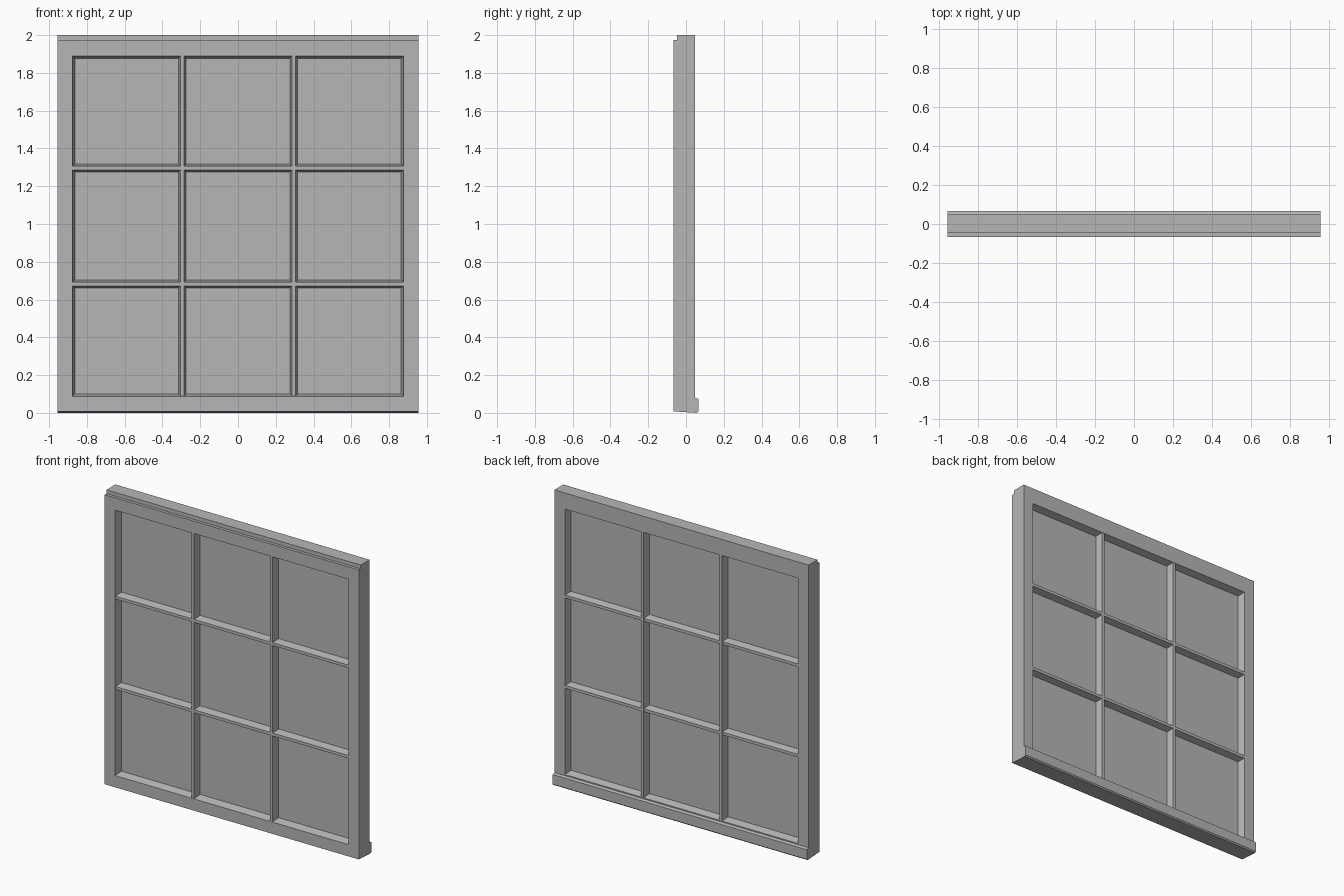
import bpy
import bmesh

cube = bpy.data.objects.get("Cube")
if cube:
    bpy.data.objects.remove(cube, do_unlink=True)

paint = bpy.data.materials.new("painted_grey")
paint.use_nodes = True
GREY = (0.47, 0.47, 0.47, 1)
paint.diffuse_color = GREY
paint.node_tree.nodes["Principled BSDF"].inputs["Base Color"].default_value = GREY

# Main dimensions
HALF_W = 0.955            # half width of the sash
FRONT, BACK = -0.067, 0.048
OPEN_X = 0.877            # opening edge at the stiles
OPEN_LOW, OPEN_HIGH = 0.088, 1.89
BASE, SHOULDER, TOP = 0.008, 1.974, 2.0
GLASS_FRONT, GLASS_BACK = -0.015, 0.0
SLOPE = 0.013             # run of the sloped moulding down to the glass


def prism(name, profile, start, end, axis):
    """Extrude a (u, y) profile along x (u is z) or along z (u is x)."""
    bm = bmesh.new()

    def ring(t):
        return [bm.verts.new((t, y, u) if axis == "x" else (u, y, t)) for u, y in profile]

    a, b = ring(start), ring(end)
    bm.faces.new(a)
    bm.faces.new(b)
    for i in range(len(a)):
        j = (i + 1) % len(a)
        bm.faces.new((a[i], a[j], b[j], b[i]))
    bmesh.ops.recalc_face_normals(bm, faces=bm.faces)
    mesh = bpy.data.meshes.new(name)
    bm.to_mesh(mesh)
    bm.free()
    mesh.materials.append(paint)
    obj = bpy.data.objects.new(name, mesh)
    bpy.context.collection.objects.link(obj)
    return obj


def edge_profile(outer, inner):
    """Frame member: square outside, sloped moulding on the opening side."""
    tip = inner + (SLOPE if inner > outer else -SLOPE)
    return [(outer, FRONT), (inner, FRONT), (tip, GLASS_FRONT),
            (tip, GLASS_BACK), (inner, BACK), (outer, BACK)]


def bar_profile(centre, inset):
    """Glazing bar: narrow flat faces with a sloped moulding on both sides."""
    flat, wide = 0.01, 0.021
    front, back = FRONT + inset, BACK - inset
    return [(centre - flat, front), (centre + flat, front),
            (centre + wide, GLASS_FRONT), (centre + wide, GLASS_BACK),
            (centre + flat, back), (centre - flat, back),
            (centre - wide, GLASS_BACK), (centre - wide, GLASS_FRONT)]


# Stiles and rails
for side, sign in (("left", 1), ("right", -1)):
    prism(side + "_stile", edge_profile(sign * HALF_W, sign * OPEN_X), BASE, SHOULDER, "z")
prism("top_rail", edge_profile(SHOULDER, OPEN_HIGH), -OPEN_X, OPEN_X, "x")
prism("bottom_rail", edge_profile(BASE, OPEN_LOW), -OPEN_X, OPEN_X, "x")

# Narrower tongue along the top
prism("top_tongue", [(SHOULDER, FRONT + 0.02), (TOP, FRONT + 0.02), (TOP, BACK), (SHOULDER, BACK)],
      -HALF_W, HALF_W, "x")

# Sloped underside with a raised lip along the back
prism("bottom_lip", [(BASE, FRONT), (0, 0.058), (BASE, 0.067), (0.074, 0.067),
                     (0.08, BACK), (BASE, BACK)], -HALF_W, HALF_W, "x")

# Glazing bars
for i, x in enumerate((-0.295, 0.295)):
    prism(f"vertical_bar_{i + 1}", bar_profile(x, 0.001), OPEN_LOW, OPEN_HIGH, "z")
for i, z in enumerate((0.682, 1.296)):
    prism(f"horizontal_bar_{i + 1}", bar_profile(z, 0.002), -OPEN_X, OPEN_X, "x")

# Pane
prism("pane", [(OPEN_LOW, GLASS_FRONT), (OPEN_HIGH, GLASS_FRONT),
               (OPEN_HIGH, GLASS_BACK), (OPEN_LOW, GLASS_BACK)], -OPEN_X, OPEN_X, "x")
